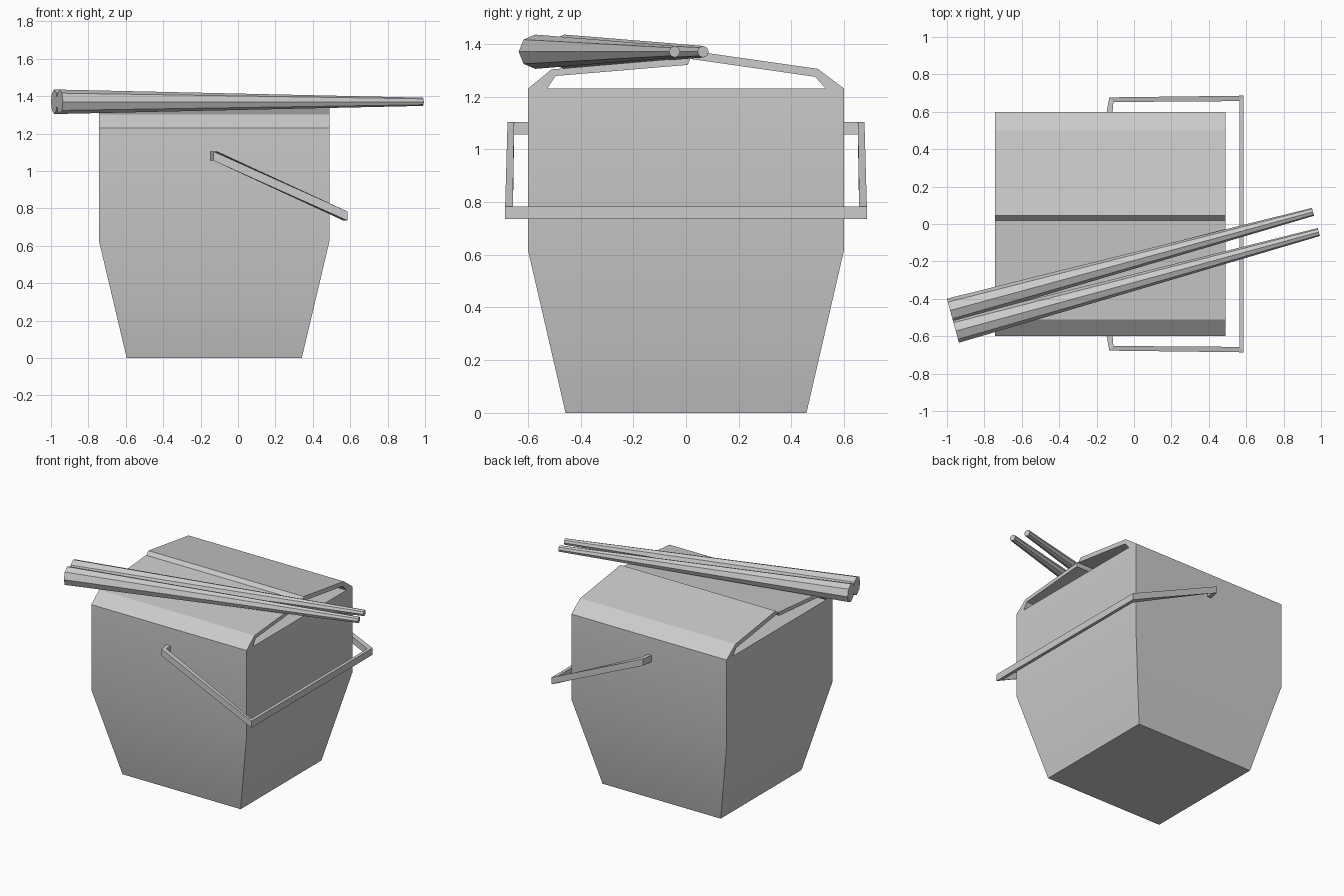
import bpy
import math
from mathutils import Vector

if "Cube" in bpy.data.objects:
    bpy.data.objects.remove(bpy.data.objects["Cube"])

CX = -0.127  # box centre along x


def make(name, verts, faces):
    me = bpy.data.meshes.new(name)
    me.from_pydata(verts, [], faces)
    ob = bpy.data.objects.new(name, me)
    bpy.context.collection.objects.link(ob)
    bpy.ops.object.select_all(action='DESELECT')
    bpy.context.view_layer.objects.active = ob
    ob.select_set(True)
    bpy.ops.object.mode_set(mode='EDIT')
    bpy.ops.mesh.select_all(action='SELECT')
    bpy.ops.mesh.normals_make_consistent(inside=False)
    bpy.ops.object.mode_set(mode='OBJECT')
    return ob


def loft(name, rings):
    """Closed solid through rings that share one point count."""
    n = len(rings[0])
    verts = [p for r in rings for p in r]
    faces = [tuple(range(n)), tuple(range(len(verts) - n, len(verts)))]
    for k in range(len(rings) - 1):
        for i in range(n):
            j = (i + 1) % n
            faces.append((k * n + i, k * n + j, (k + 1) * n + j, (k + 1) * n + i))
    return make(name, verts, faces)


# Box: tapered below, straight above
box = loft("takeout_box", [
    [(CX + sx * hx, sy * hy, z) for sx, sy in ((-1, -1), (1, -1), (1, 1), (-1, 1))]
    for z, hx, hy in ((0, 0.468, 0.457), (0.62, 0.615, 0.6), (1.23, 0.615, 0.6))])
bpy.ops.object.shade_smooth_by_angle(angle=math.radians(30))


# Lid flaps: bent profiles extruded across the box
def flap(name, profile):
    loft(name, [[(x, y, z) for y, z in profile] for x in (CX - 0.615, CX + 0.615)])


flap("front_flap", [(-0.60, 1.23), (-0.51, 1.303), (0.018, 1.348),
                    (0.006, 1.32), (-0.495, 1.278), (-0.527, 1.23)])
flap("back_flap", [(0.60, 1.23), (0.50, 1.305), (0.045, 1.37),
                   (0.02, 1.342), (0.49, 1.275), (0.53, 1.23)])

# Handle: U-shaped in plan, dropping towards +x
half = [  # outer x, y, inner x, y, middle z
    (-0.147, 0.595, -0.115, 0.595, 1.08),
    (-0.132, 0.677, -0.11, 0.652, 1.08),
    (0.586, 0.686, 0.563, 0.657, 0.759)]
path = half + [(a, -b, c, -d, z) for a, b, c, d, z in reversed(half)]
h = 0.024
loft("handle", [[(a, b, z - h), (a, b, z + h), (c, d, z + h), (c, d, z - h)]
                for a, b, c, d, z in path])


# Chopsticks: tapered eight-sided rods
def chopstick(name, thick, thin):
    a, b = Vector(thick), Vector(thin)
    side = (b - a).cross(Vector((0, 0, 1))).normalized()
    rings = []
    for c, r in ((a, 0.065), (b, 0.022)):
        rings.append([c + side * r * math.cos(t) + Vector((0, 0, r * math.sin(t)))
                      for t in (i * math.tau / 8 for i in range(8))])
    loft(name, rings)


chopstick("chopstick_back", (-0.983, -0.462, 1.37), (0.957, 0.065, 1.37))
chopstick("chopstick_front", (-0.953, -0.572, 1.37), (0.988, -0.043, 1.37))
